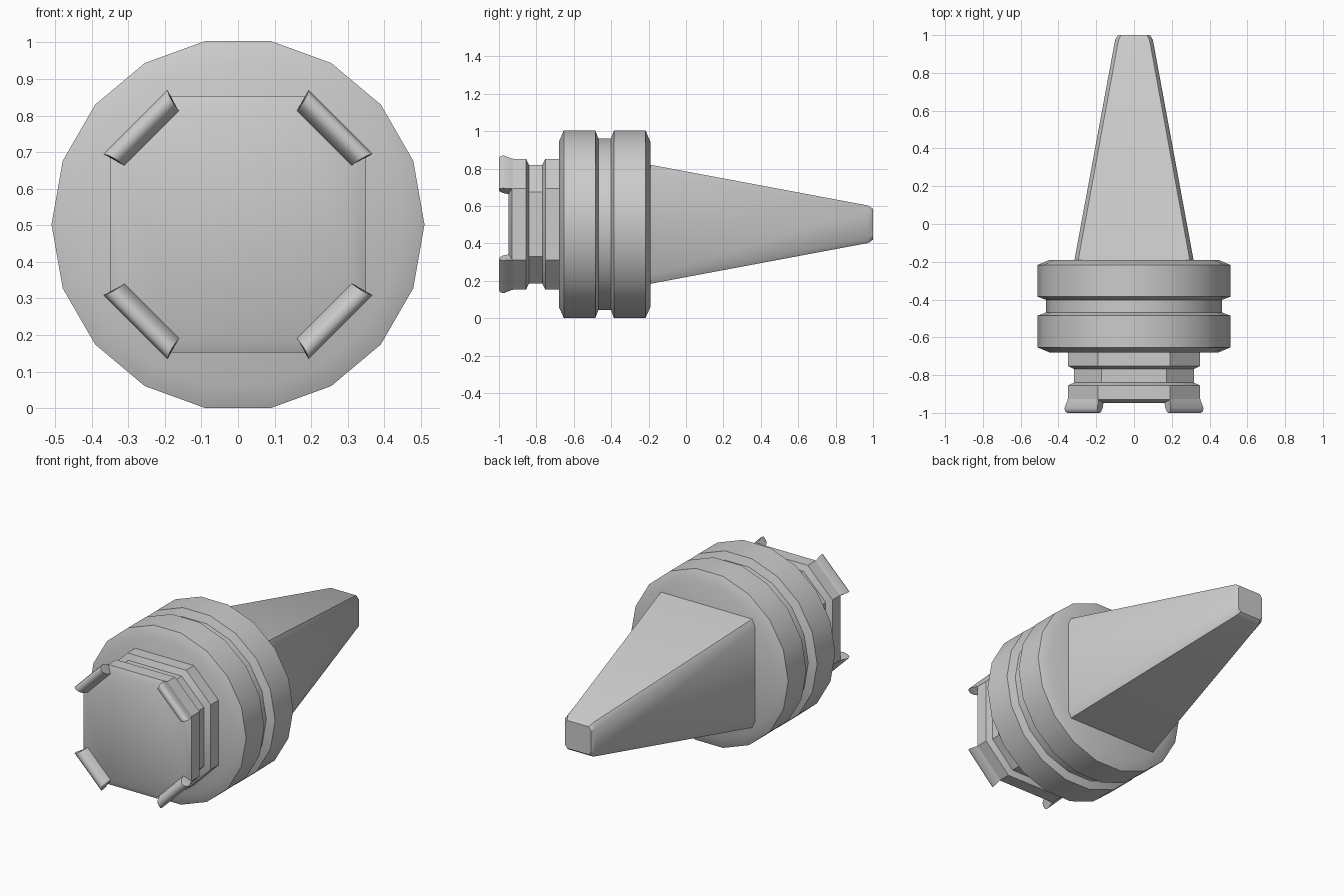
import bpy, bmesh, math

if "Cube" in bpy.data.objects:
    bpy.data.objects.remove(bpy.data.objects["Cube"])

CZ = 0.502  # height of the long axis


def loft(name, rings, angle=30):
    """Skin a list of equal-length point rings and cap both ends."""
    bm = bmesh.new()
    loops = [[bm.verts.new(p) for p in ring] for ring in rings]
    n = len(loops[0])
    for a, b in zip(loops, loops[1:]):
        for i in range(n):
            j = (i + 1) % n
            bm.faces.new((a[i], a[j], b[j], b[i]))
    bm.faces.new(loops[0])
    bm.faces.new(loops[-1])
    bmesh.ops.recalc_face_normals(bm, faces=bm.faces)
    mesh = bpy.data.meshes.new(name)
    bm.to_mesh(mesh)
    bm.free()
    ob = bpy.data.objects.new(name, mesh)
    bpy.context.collection.objects.link(ob)
    bpy.ops.object.select_all(action='DESELECT')
    ob.select_set(True)
    bpy.context.view_layer.objects.active = ob
    bpy.ops.object.shade_smooth_by_angle(angle=math.radians(angle))
    return ob


def circle(y, r, n=18):
    return [(r * math.cos(2 * math.pi * i / n), y,
             CZ + r * math.sin(2 * math.pi * i / n)) for i in range(n)]


def cut_square(y, hx, hz, cx, cz):
    """Rectangle with its four corners cut off."""
    pts = []
    for sx, sz in ((1, 1), (-1, 1), (-1, -1), (1, -1)):
        pair = [(sx * hx, y, CZ + sz * (hz - cz)), (sx * (hx - cx), y, CZ + sz * hz)]
        pts += pair if sx * sz > 0 else pair[::-1]
    return pts


# Round flange with a groove around its middle
flange_profile = [(-0.68, 0.448), (-0.653, 0.51), (-0.485, 0.51), (-0.468, 0.465),
                  (-0.402, 0.465), (-0.385, 0.51), (-0.217, 0.51), (-0.19, 0.448)]
loft("flange", [circle(y, r) for y, r in flange_profile])

# Tapered square shank with narrow chamfers and a blunt tip
loft("tapered_shank", [
    cut_square(-0.20, 0.317, 0.32, 0.02, 0.045),
    cut_square(0.975, 0.10, 0.10, 0.018, 0.024),
    cut_square(1.0, 0.085, 0.082, 0.016, 0.02)])

# Eight-sided collar with a groove and a bevelled front rim
collar_profile = [(-0.67, 0.35), (-0.752, 0.35), (-0.768, 0.317), (-0.84, 0.317),
                  (-0.855, 0.35), (-0.93, 0.35), (-0.948, 0.315)]
loft("collar", [cut_square(y, h, h, 0.457 * h, 0.457 * h) for y, h in collar_profile])

# Flared lugs on the four cut corners of the collar:
# y, outer distance, outer half width, inner distance, inner half width
lug_profile = [(-0.91, 0.378, 0.111, 0.33, 0.105), (-0.935, 0.384, 0.115, 0.33, 0.105),
               (-0.975, 0.397, 0.124, 0.342, 0.107), (-0.992, 0.393, 0.122, 0.354, 0.109),
               (-1.0, 0.383, 0.116, 0.366, 0.111)]
for k in range(4):
    a = math.radians(45 + 90 * k)
    c, s = math.cos(a), math.sin(a)
    rings = []
    for y, no, uo, ni, ui in lug_profile:
        rings.append([(n * c - u * s, y, CZ + n * s + u * c)
                      for n, u in ((no, uo), (no, -uo), (ni, -ui), (ni, ui))])
    loft(f"corner_lug_{k + 1}", rings, 50)
